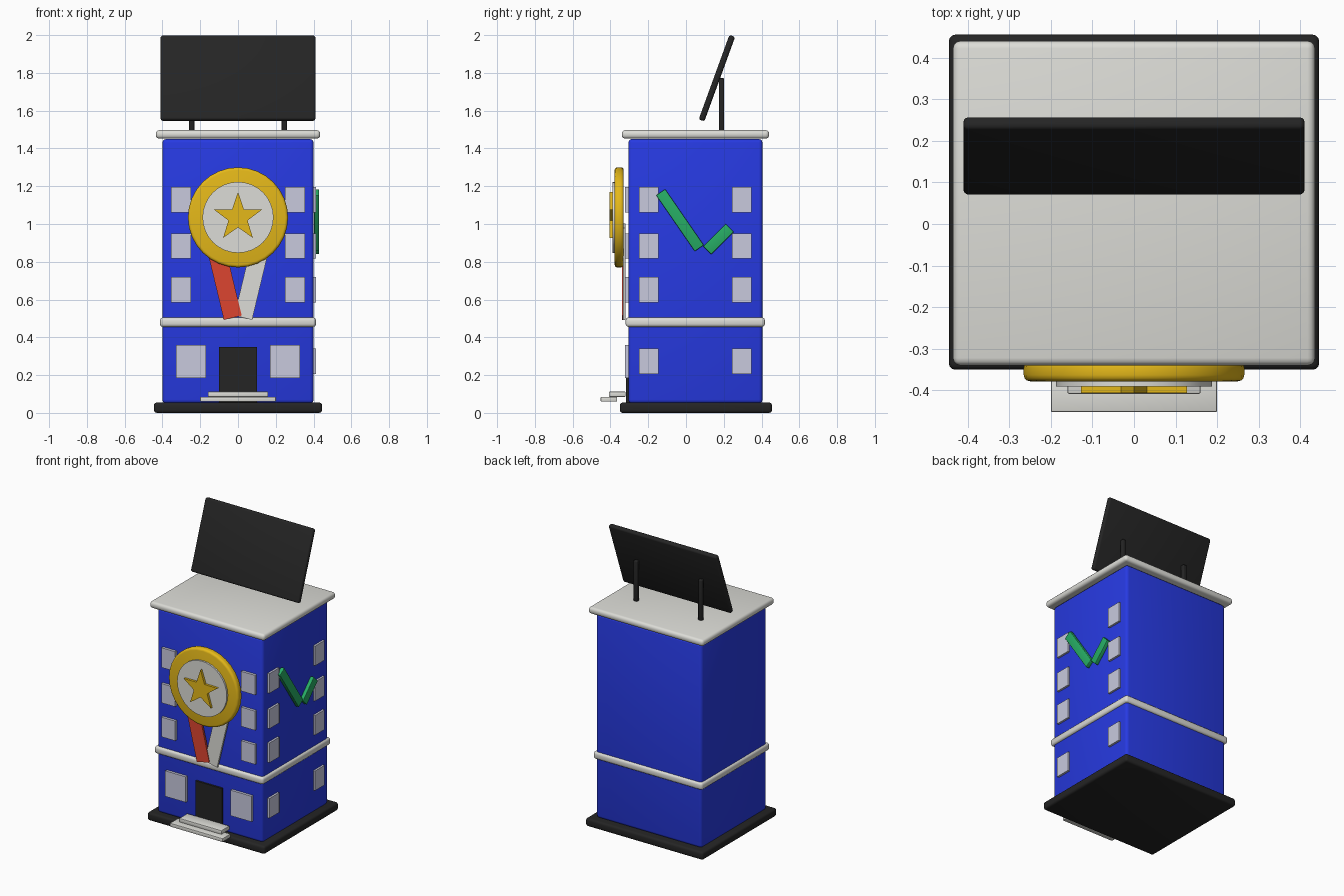
import bpy, bmesh
from math import radians, pi, sin, cos, atan2
from mathutils import Matrix

cube = bpy.data.objects.get("Cube")
if cube:
    bpy.data.objects.remove(cube, do_unlink=True)


def material(name, r, g, b):
    m = bpy.data.materials.new(name)
    m.use_nodes = True
    m.diffuse_color = (r, g, b, 1)
    bsdf = next(n for n in m.node_tree.nodes if n.type == 'BSDF_PRINCIPLED')
    bsdf.inputs["Base Color"].default_value = (r, g, b, 1)
    return m


BLUE = material("wall blue", 0.02, 0.042, 0.76)
WHITE = material("trim white", 0.72, 0.72, 0.68)
BLACK = material("dark black", 0.018, 0.018, 0.018)
GLASS = material("window grey", 0.58, 0.59, 0.73)
GOLD = material("medal gold", 0.78, 0.48, 0.01)
RED = material("ribbon red", 0.72, 0.06, 0.03)
GREEN = material("tick green", 0.02, 0.42, 0.13)


def finish(name, bm, mat, bevel=0, segments=3):
    """Bevel the sharp edges, then turn the bmesh into a shaded object."""
    bmesh.ops.recalc_face_normals(bm, faces=bm.faces)
    if bevel:
        edges = [e for e in bm.edges if e.calc_face_angle(0) > radians(30)]
        bmesh.ops.bevel(bm, geom=edges, offset=bevel, segments=segments,
                        profile=0.5, affect='EDGES', clamp_overlap=True)
    mesh = bpy.data.meshes.new(name)
    bm.to_mesh(mesh)
    bm.free()
    mesh.materials.append(mat)
    obj = bpy.data.objects.new(name, mesh)
    bpy.context.collection.objects.link(obj)
    bpy.ops.object.select_all(action='DESELECT')
    obj.select_set(True)
    bpy.context.view_layer.objects.active = obj
    bpy.ops.object.shade_smooth_by_angle(angle=radians(35))
    return obj


def box(name, x, y, z, mat, bevel=0, segments=3):
    """Box from (low, high) pairs on each axis."""
    bm = bmesh.new()
    bmesh.ops.create_cube(bm, size=1)
    for v in bm.verts:
        v.co = [a + (b - a) * (c + 0.5) for c, (a, b) in zip(v.co, (x, y, z))]
    return finish(name, bm, mat, bevel, segments)


def slab(name, centre, size, axis, angle, mat, bevel=0):
    """Box turned around one axis."""
    obj = box(name, *[(-s / 2, s / 2) for s in size], mat, bevel)
    obj.matrix_world = Matrix.Translation(centre) @ Matrix.Rotation(angle, 4, axis)
    return obj


def prism(name, outline, front, back, mat, bevel=0):
    """Extrude an (x, z) outline along y."""
    bm = bmesh.new()
    face = bm.faces.new([bm.verts.new((x, front, z)) for x, z in outline])
    new = bmesh.ops.extrude_face_region(bm, geom=[face])["geom"]
    for v in new:
        if isinstance(v, bmesh.types.BMVert):
            v.co.y = back
    return finish(name, bm, mat, bevel)


def ring(radii, count, height):
    return [(radii[i % len(radii)] * sin(2 * pi * i / count),
             height + radii[i % len(radii)] * cos(2 * pi * i / count))
            for i in range(count)]


# Building shell
box("base", (-0.445, 0.445), (-0.35, 0.455), (0, 0.055), BLACK, 0.015)
box("walls", (-0.4, 0.4), (-0.305, 0.405), (0.05, 1.45), BLUE, 0.02)
box("floor_band", (-0.413, 0.413), (-0.32, 0.418), (0.455, 0.505), WHITE, 0.016)
box("roof", (-0.435, 0.435), (-0.34, 0.44), (1.452, 1.497), WHITE, 0.018)

# Entrance
box("door", (-0.1, 0.1), (-0.318, -0.3), (0.055, 0.35), BLACK)
box("lower_step", (-0.2, 0.2), (-0.452, -0.365), (0.06, 0.085), WHITE, 0.004, 2)
box("upper_step", (-0.16, 0.16), (-0.408, -0.32), (0.085, 0.112), WHITE, 0.004, 2)

# Windows on the front and the left wall
floors = [(0.585, 0.72), (0.818, 0.95), (1.06, 1.195)]
front = (-0.323, -0.3)
for side, sign in (("left", 1), ("right", -1)):
    def span(a, b):
        return tuple(sorted((a * sign, b * sign)))
    box("shop_window_" + side, span(0.17, 0.327), front, (0.185, 0.36), GLASS)
    for i, z in enumerate(floors):
        box(f"front_window_{side}_{i + 1}", span(0.25, 0.355), front, z, GLASS)
for part, y in (("front", (-0.25, -0.145)), ("rear", (0.243, 0.347))):
    for i, z in enumerate([(0.205, 0.34)] + floors):
        box(f"side_window_{part}_{i + 1}", (0.395, 0.414), y, z, GLASS)

# Medal with star and ribbons
MEDAL_Z = 1.035
prism("medal_disc", ring([0.265], 32, MEDAL_Z), -0.378, -0.33, GOLD, 0.015)
prism("medal_centre", ring([0.188], 32, MEDAL_Z), -0.39, -0.36, WHITE)
prism("medal_star", ring([0.134, 0.053], 10, MEDAL_Z), -0.406, -0.385, GOLD)
slab("ribbon_right", (-0.086, -0.331, 0.747), (0.097, 0.014, 0.5), 'Y',
     radians(-13.5), RED)
slab("ribbon_left", (0.086, -0.327, 0.747), (0.097, 0.014, 0.5), 'Y',
     radians(13.5), WHITE)

# Tick on the left wall
slab("tick_long_stroke", (0.416, -0.032, 1.02), (0.026, 0.36, 0.058), 'X',
     -atan2(0.296, 0.204), GREEN, 0.004)
slab("tick_short_stroke", (0.416, 0.172, 0.92), (0.026, 0.168, 0.06), 'X',
     radians(45), GREEN, 0.004)

# Tilted roof board on two posts
slab("roof_board", (0, 0.1635, 1.772), (0.82, 0.032, 0.476), 'X',
     radians(-20), BLACK, 0.012)
for side, x in (("left", 0.245), ("right", -0.245)):
    box("board_post_" + side, (x - 0.014, x + 0.014), (0.174, 0.202),
        (1.48, 1.772), BLACK, 0.006)
